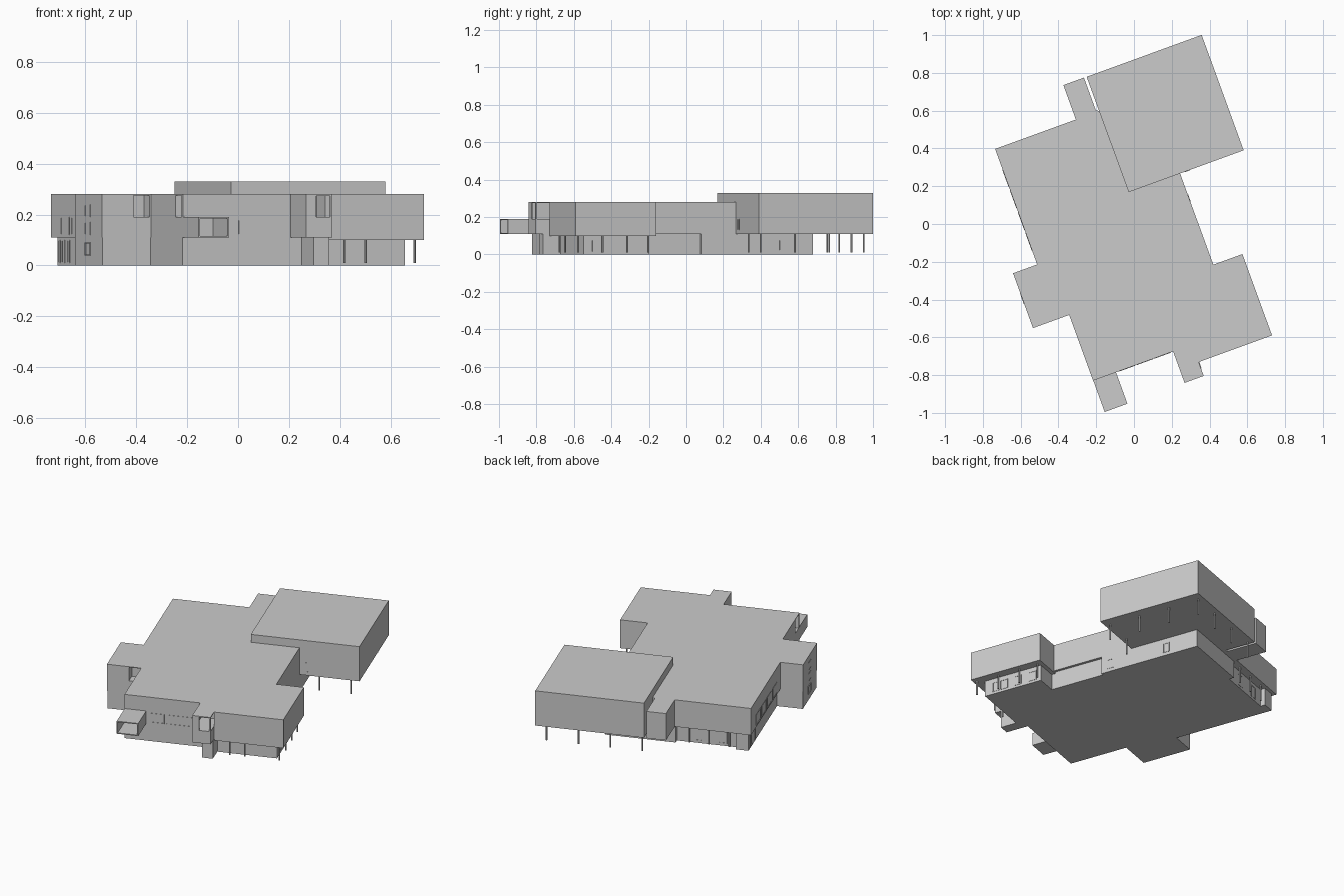
import bpy, bmesh, math
from mathutils import Matrix

if "Cube" in bpy.data.objects:
    bpy.data.objects.remove(bpy.data.objects["Cube"])

# The whole building is laid out on a plan turned 20 degrees about z
TURN = Matrix.Rotation(math.radians(20), 4, 'Z')


def prism(name, outline, z0, z1):
    """Extrude a plan outline from z0 to z1."""
    bm = bmesh.new()
    face = bm.faces.new([bm.verts.new((u, v, z0)) for u, v in outline])
    top = bmesh.ops.extrude_face_region(bm, geom=[face])['geom']
    bmesh.ops.translate(bm, vec=(0, 0, z1 - z0),
                        verts=[g for g in top if isinstance(g, bmesh.types.BMVert)])
    bmesh.ops.recalc_face_normals(bm, faces=bm.faces)
    bm.transform(TURN)
    me = bpy.data.meshes.new(name)
    bm.to_mesh(me)
    bm.free()
    ob = bpy.data.objects.new(name, me)
    bpy.context.collection.objects.link(ob)
    return ob


def box(name, u0, u1, v0, v1, z0, z1):
    return prism(name, [(u0, v0), (u1, v0), (u1, v1), (u0, v1)], z0, z1)


def cut(target, *dims):
    cutter = box(target.name + "_cutter", *dims)
    cutter.hide_render = True
    cutter.hide_viewport = True
    mod = target.modifiers.new("opening", 'BOOLEAN')
    mod.operation = 'DIFFERENCE'
    mod.solver = 'EXACT'
    mod.object = cutter


def column(u, v, z1):
    bm = bmesh.new()
    bmesh.ops.create_cone(bm, cap_ends=True, segments=8, radius1=.005, radius2=.005, depth=z1 - .01,
                          matrix=TURN @ Matrix.Translation((u, v, (z1 + .01) / 2)))
    me = bpy.data.meshes.new("column")
    bm.to_mesh(me)
    bm.free()
    bpy.context.collection.objects.link(bpy.data.objects.new("column", me))


def frame(axis, wall, a, b, z0, z1, t=.004):
    """Window frame on a wall of constant u or v."""
    for a0, a1, c0, c1 in ((a, a + t, z0, z1), (b - t, b, z0, z1),
                           (a + t, b - t, z0, z0 + t), (a + t, b - t, z1 - t, z1)):
        w0, w1 = wall - .002, wall + .002
        if axis == 'u':
            box("window_frame", w0, w1, a0, a1, c0, c1)
        else:
            box("window_frame", a0, a1, w0, w1, c0, c1)


# Ground floor, set back under the upper floor
prism("ground_floor", [
    (-.487, -.70), (.01, -.70), (.01, -.84), (.075, -.84), (.075, -.74), (.43, -.74),
    (.43, -.37), (.305, -.37), (.305, -.03), (.321, -.03), (.321, .605), (-.10, .605),
    (-.10, .575), (-.46, .575), (-.46, .605), (-.535, .605), (-.535, -.026),
    (-.689, -.026), (-.689, -.333), (-.487, -.333)], 0, .11)

# Upper floor with its narrow back corridor, ending against the annex
upper = prism("upper_floor", [
    (-.487, -.705), (-.036, -.705), (.072, -.705), (.072, -.346), (.321, -.346),
    (.321, .17), (.031, .17), (.031, .625), (.016, .635), (.016, .819), (-.10, .819),
    (-.10, .625), (-.555, .625), (-.555, -.026), (-.691, -.026), (-.691, -.335),
    (-.487, -.335)], .11, .28)
cut(upper, -.56, -.492, -.36, -.27, .19, .276)
cut(upper, -.50, -.44, -.69, -.62, .19, .276)

# Right wing, slightly deeper than the rest
box("right_wing", .072, .485, -.804, -.346, .10, .28)

# Raised annex on columns
box("annex", .031, .679, .168, .818, .11, .33)

# Covered balcony at the front
box("balcony_base", -.036, .072, -.882, -.705, .11, .19)
box("balcony_roof", -.036, .072, -.882, -.705, .274, .28)
box("balcony_side_wall", -.036, -.03, -.882, -.705, .19, .274)
box("balcony_front_wall", -.03, .005, -.882, -.874, .19, .274)
box("balcony_post", .064, .072, -.882, -.874, .19, .274)

# Open fronted bay with thin walls
bay = box("front_bay", -.486, -.358, -.882, -.705, .11, .19)
cut(bay, -.48, -.364, -.90, -.715, .116, .184)

# Columns round the annex edge, the wing and the back overhang
for u in (.05, .24, .43, .62):
    column(u, .785, .11)
for v in (.20, .395, .59):
    column(.62, v, .11)
column(.43, .20, .11)
for v in (-.78, -.64, -.50, -.38):
    column(.455, v, .10)
for u in (.16, .25):
    column(u, -.78, .10)
for u in (-.42, -.30, -.18):
    column(u, .60, .11)

# Windows and doors
for v in (-.69, -.64, -.55, -.45):
    frame('u', .43, v, v + .05, .015, .075)
for v in (.01, .38):
    frame('u', .321, v, v + .04, .02, .08)
frame('v', .168, .345, .375, .13, .19)
for v in (.46, .52, .57):
    frame('u', -.535, v, v + .03, .01, .10)
for v in (.05, .17, .29, .41):
    frame('u', -.555, v, v + .10, .12, .19)
for z in (.04, .12, .19):
    frame('u', -.691, -.20, -.14, z, z + .05)
for u in (-.34, -.24, -.14):
    frame('v', -.705, u, u + .09, .12, .18)
for u in (-.40, -.25):
    frame('v', .575, u, u + .05, .015, .09)
